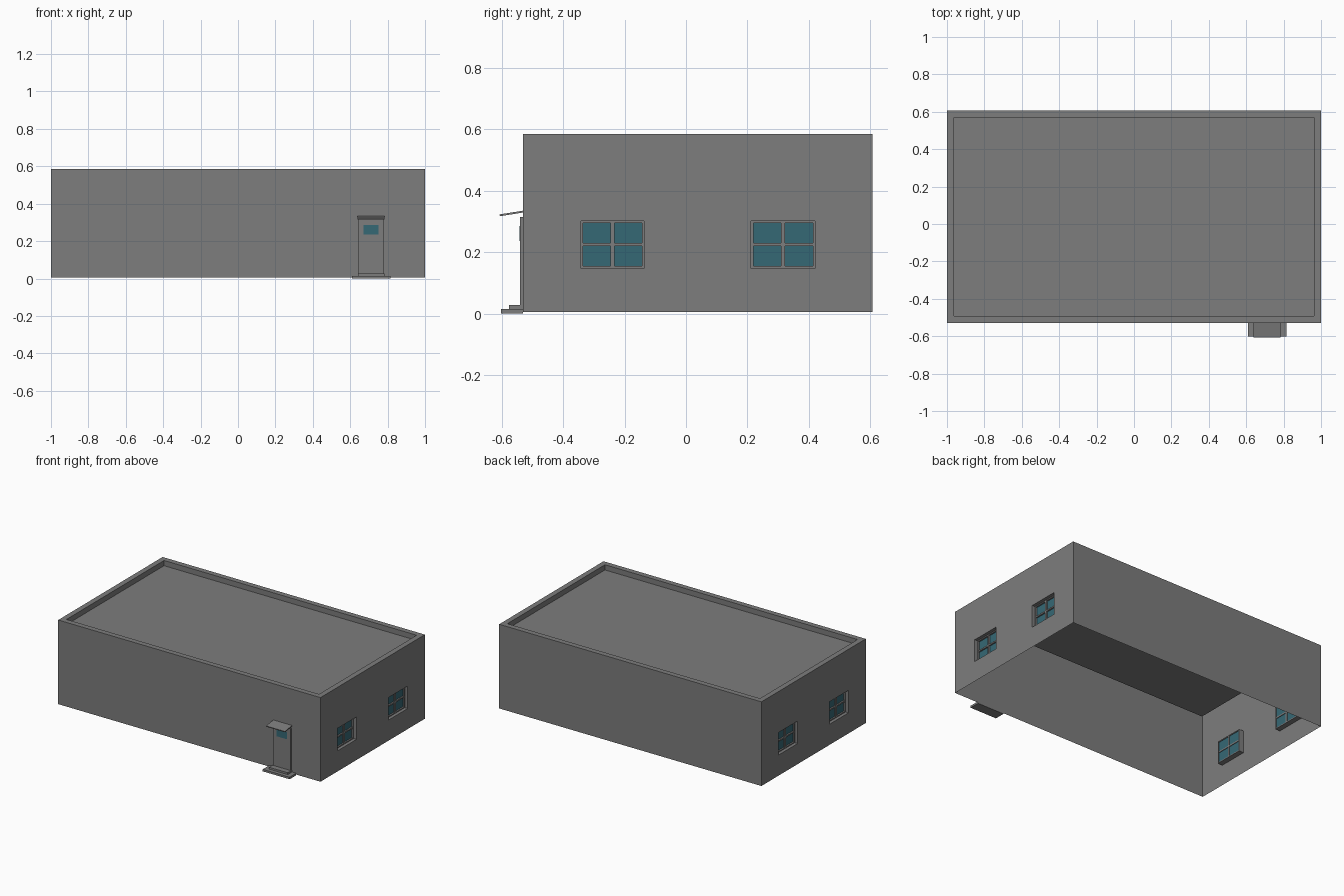
import bpy, bmesh, math

if "Cube" in bpy.data.objects:
    bpy.data.objects.remove(bpy.data.objects["Cube"])

def material(name, rgb):
    m = bpy.data.materials.new(name)
    m.diffuse_color = (*rgb, 1)
    m.use_nodes = True
    m.node_tree.nodes["Principled BSDF"].inputs["Base Color"].default_value = m.diffuse_color
    return m

GREY = material("concrete grey", (0.205, 0.205, 0.205))
TEAL = material("window teal", (0.036, 0.138, 0.178))

def mesh_object(name, quads, mat):
    """Sheet object from a list of corner loops."""
    bm = bmesh.new()
    for q in quads:
        bm.faces.new([bm.verts.new(p) for p in q])
    bmesh.ops.remove_doubles(bm, verts=bm.verts, dist=1e-5)
    bmesh.ops.recalc_face_normals(bm, faces=bm.faces)
    me = bpy.data.meshes.new(name)
    bm.to_mesh(me)
    bm.free()
    me.materials.append(mat)
    ob = bpy.data.objects.new(name, me)
    bpy.context.collection.objects.link(ob)
    return ob

def box(name, x, y, z, mat=GREY, tilt=0):
    bpy.ops.mesh.primitive_cube_add(size=1, location=(sum(x)/2, sum(y)/2, sum(z)/2),
                                    rotation=(tilt, 0, 0))
    ob = bpy.context.object
    ob.name = name
    ob.scale = (x[1]-x[0], y[1]-y[0], z[1]-z[0])
    ob.data.materials.append(mat)
    return ob

Y0, Y1, Z0, Z1 = -0.53, 0.607, 0.005, 0.585
RIM, DROP = 0.037, 0.036
WINDOWS = [(-0.342, -0.137), (0.212, 0.42)]
WZ = (0.147, 0.302)
DEPTH = 0.032

# Shell: open-bottomed walls, flat parapet rim and sunken roof
def ring(inset, z):
    a, b, c = 1 - inset, Y0 + inset, Y1 - inset
    return [(-a, b, z), (a, b, z), (a, c, z), (-a, c, z)]

quads = []
rings = [ring(0, Z1), ring(RIM, Z1), ring(RIM, Z1 - DROP)]
for lo, hi in zip(rings, rings[1:]):
    for i in range(4):
        j = (i + 1) % 4
        quads.append([lo[i], lo[j], hi[j], hi[i]])
quads.append(rings[-1])
for y in (Y0, Y1):
    quads.append([(-1, y, Z0), (1, y, Z0), (1, y, Z1), (-1, y, Z1)])

# Side walls with window openings and reveals
ys = [Y0, *WINDOWS[0], *WINDOWS[1], Y1]
zs = [Z0, *WZ, Z1]
for s in (-1, 1):
    for i in range(5):
        for k in range(3):
            a, b, c, d = ys[i], ys[i+1], zs[k], zs[k+1]
            loop = [(a, c), (b, c), (b, d), (a, d)]
            if i in (1, 3) and k == 1:
                for n in range(4):
                    p, q = loop[n], loop[(n+1) % 4]
                    quads.append([(s, *p), (s, *q), (s*(1-DEPTH), *q), (s*(1-DEPTH), *p)])
            else:
                quads.append([(s, *p) for p in loop])
mesh_object("building_shell", quads, GREY)

# Windows: glass, frame strips and cross bars
for s in (-1, 1):
    side = "right" if s > 0 else "left"
    for n, (a, b) in enumerate(WINDOWS):
        c, d = WZ
        tag = f"{side}_window_{n + 1}"
        gx = s*(1 - DEPTH)
        mesh_object(tag + "_glass", [[(gx, a, c), (gx, b, c), (gx, b, d), (gx, a, d)]], TEAL)
        bx = sorted((gx - s*0.004, gx + s*0.01))
        my, mz, f, w = (a+b)/2, (c+d)/2, 0.007, 0.006
        for y in ((a, a+f), (my-w, my+w), (b-f, b)):
            box(tag + "_upright", bx, y, (c, d))
        for z in ((c, c+f), (mz-w*0.8, mz+w*0.8), (d-f, d)):
            box(tag + "_crossbar", bx, (a, b), z)

# Entrance: door, pane, steps and tilted canopy
box("door", (0.645, 0.78), (-0.54, Y0), (0.026, 0.315))
box("door_pane", (0.672, 0.752), (-0.542, -0.538), (0.236, 0.285), TEAL)
box("lower_step", (0.61, 0.815), (-0.602, Y0), (0, 0.014))
box("upper_step", (0.642, 0.783), (-0.577, Y0), (0.014, 0.027))
box("door_canopy", (0.64, 0.783), (-0.607, -0.528), (0.323, 0.329), tilt=math.radians(9))
